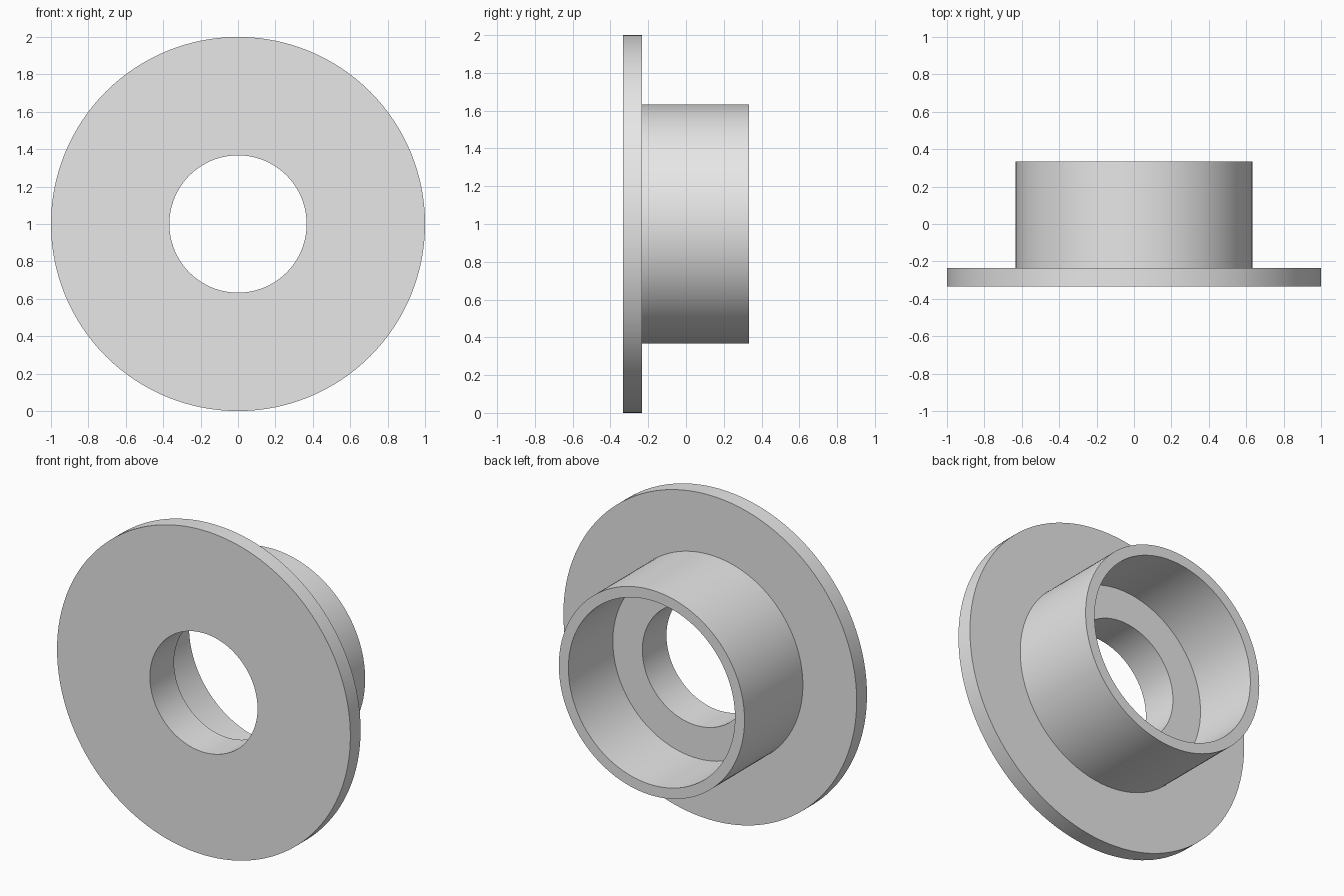
import bpy
import bmesh
import math
from mathutils import Vector

if "Cube" in bpy.data.objects:
    bpy.data.objects.remove(bpy.data.objects["Cube"], do_unlink=True)

# Plain grey finish
GREY = (0.8, 0.8, 0.8, 1.0)
grey = bpy.data.materials.new("plain_grey")
grey.use_nodes = True
grey.diffuse_color = GREY
grey.node_tree.nodes["Principled BSDF"].inputs["Base Color"].default_value = GREY

# Main dimensions
FLANGE_R, HUB_R, BORE_R, HOLE_R = 1.0, 0.633, 0.568, 0.367
FRONT, FLANGE_BACK, BORE_FLOOR, BACK = -0.334, -0.234, -0.099, 0.334
SEGMENTS = 128


def lathe(name, profile, centre):
    """Revolve a closed (radius, y) profile around the y axis."""
    bm = bmesh.new()
    verts = [bm.verts.new((r, y, 0)) for r, y in profile]
    edges = [bm.edges.new((a, b)) for a, b in zip(verts, verts[1:] + verts[:1])]
    bmesh.ops.spin(bm, geom=verts + edges, cent=(0, 0, 0), axis=(0, 1, 0),
                   angle=math.tau, steps=SEGMENTS, use_duplicate=False)
    bmesh.ops.remove_doubles(bm, verts=bm.verts, dist=0.0001)
    bmesh.ops.translate(bm, verts=bm.verts, vec=Vector(centre))
    bmesh.ops.recalc_face_normals(bm, faces=bm.faces)
    mesh = bpy.data.meshes.new(name)
    bm.to_mesh(mesh)
    bm.free()
    mesh.materials.append(grey)
    obj = bpy.data.objects.new(name, mesh)
    bpy.context.collection.objects.link(obj)
    return obj


# Flange and hub in one turned piece, with a stepped through-hole
bushing = lathe("flanged_bushing", [
    (HOLE_R, FRONT),
    (FLANGE_R, FRONT),
    (FLANGE_R, FLANGE_BACK),
    (HUB_R, FLANGE_BACK),
    (HUB_R, BACK),
    (BORE_R, BACK),
    (BORE_R, BORE_FLOOR),
    (HOLE_R, BORE_FLOOR),
], (0, 0, FLANGE_R))

# Smooth round walls, crisp rims
bpy.ops.object.select_all(action="DESELECT")
bushing.select_set(True)
bpy.context.view_layer.objects.active = bushing
bpy.ops.object.shade_smooth_by_angle(angle=math.radians(30))
